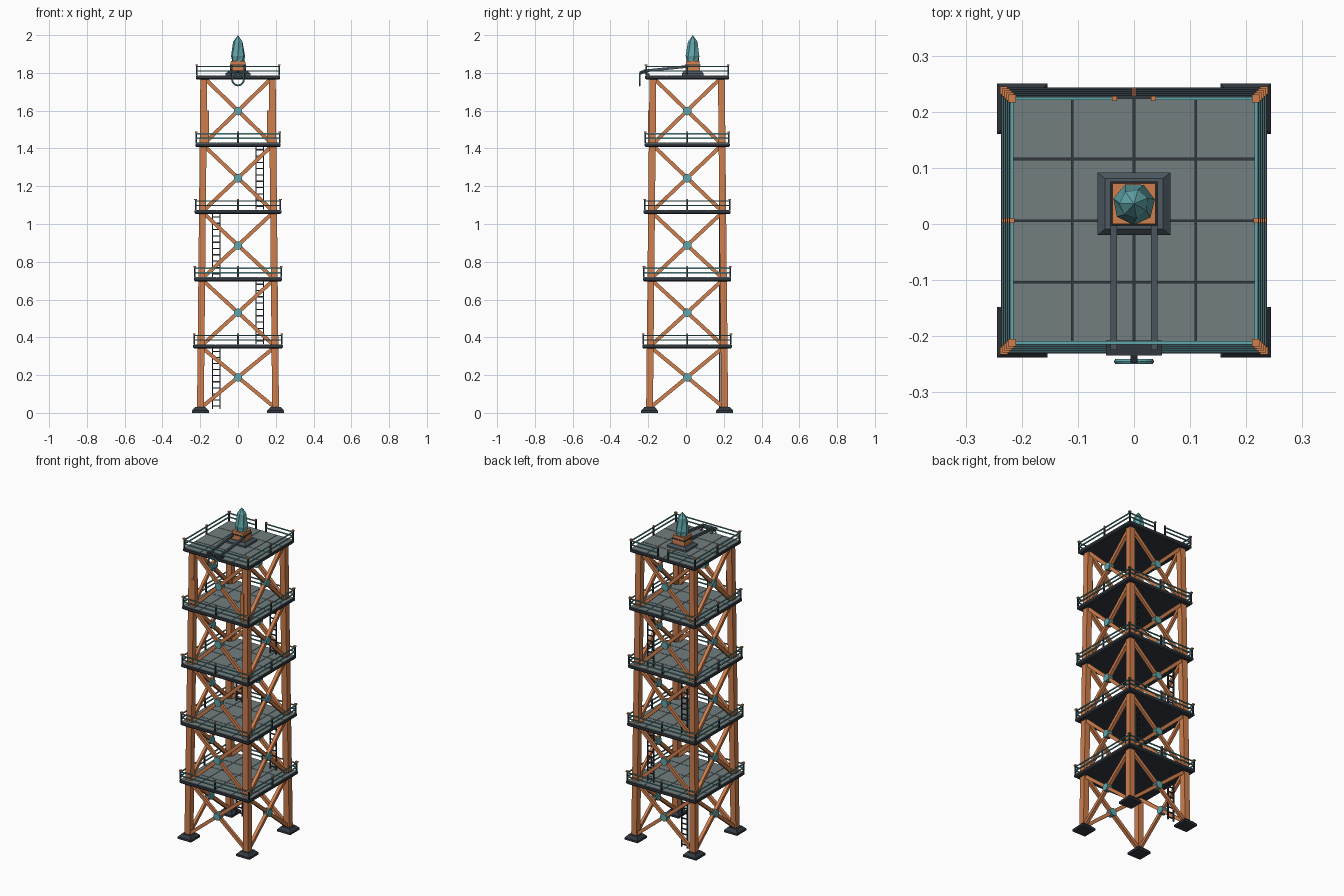
import bpy, bmesh, math
from mathutils import Matrix, Vector

if "Cube" in bpy.data.objects:
    bpy.data.objects.remove(bpy.data.objects["Cube"])

SHIFT = 0.006      # tower sits slightly back, the lamp ring hangs in front
BAY = 0.356        # storey height
LEVELS = 5


def material(name, rgb):
    m = bpy.data.materials.new(name)
    m.use_nodes = True
    m.diffuse_color = (*rgb, 1)
    node = m.node_tree.nodes["Principled BSDF"]
    node.inputs["Base Color"].default_value = (*rgb, 1)
    node.inputs["Roughness"].default_value = 0.8
    return m


ORANGE = material("orange paint", (0.62, 0.21, 0.075))
DARK = material("dark iron", (0.032, 0.04, 0.05))
GREY = material("deck grey", (0.17, 0.21, 0.215))
STEEL = material("blue steel", (0.075, 0.1, 0.12))
TEAL = material("teal glass", (0.12, 0.38, 0.4))


def finish(name, bm, mat):
    bmesh.ops.recalc_face_normals(bm, faces=bm.faces)
    mesh = bpy.data.meshes.new(name)
    bm.to_mesh(mesh)
    bm.free()
    mesh.materials.append(mat)
    obj = bpy.data.objects.new(name, mesh)
    obj.location.y = SHIFT
    bpy.context.collection.objects.link(obj)
    return obj


def box(bm, centre, size, turn=Matrix()):
    m = turn @ Matrix.Translation(centre) @ Matrix.Diagonal((*size, 1))
    bmesh.ops.create_cube(bm, size=1, matrix=m)


def beam(bm, p, q, w, d, normal=(0, -1, 0), turn=Matrix()):
    # square bar from p to q, depth d measured along the normal
    p, q = Vector(p), Vector(q)
    z = (q - p).normalized()
    x = Vector(normal).cross(z).normalized()
    y = z.cross(x)
    rot = Matrix((x, y, z)).transposed().to_4x4()
    m = turn @ Matrix.Translation((p + q) / 2) @ rot
    bmesh.ops.create_cube(bm, size=1, matrix=m @ Matrix.Diagonal((w, d, (q - p).length, 1)))


def frustum(bm, centre, bottom, top, z0, z1, turn=Matrix()):
    # four-sided block with separate half sizes at bottom and top
    rings = [[bm.verts.new(turn @ Vector((centre[0] + sx * h[0], centre[1] + sy * h[1], z)))
              for sx, sy in ((-1, -1), (1, -1), (1, 1), (-1, 1))]
             for h, z in ((bottom, z0), (top, z1))]
    bm.faces.new(rings[0])
    bm.faces.new(rings[1])
    for i in range(4):
        j = (i + 1) % 4
        bm.faces.new((rings[0][i], rings[0][j], rings[1][j], rings[1][i]))


def leg_at(z):
    return 0.199 - 0.01 * z


def deck_z(i):
    return 0.352 + BAY * i


def deck_half(i):
    return 0.237 - 0.0036 * i


TURNS = [Matrix.Rotation(k * math.pi / 2, 4, 'Z') for k in range(4)]
BACK = 2

# legs and feet
legs, feet = bmesh.new(), bmesh.new()
for t in TURNS:
    a, b = leg_at(0), leg_at(1.77)
    beam(legs, (a, -a, 0.02), (b, -b, 1.77), 0.036, 0.036, turn=t)
    frustum(feet, (a, -a), (0.045, 0.045), (0.045, 0.045), 0, 0.012, t)
    frustum(feet, (a, -a), (0.045, 0.045), (0.028, 0.028), 0.012, 0.03, t)
finish("legs", legs, ORANGE)
finish("feet", feet, DARK)

# cross braces with round nodes at each crossing
braces, nodes = bmesh.new(), bmesh.new()
for t in TURNS:
    for i in range(LEVELS):
        z0 = 0.035 if i == 0 else deck_z(i - 1) + 0.012
        z1 = deck_z(i) - 0.012
        a, b = leg_at(z0), leg_at(z1)
        for s in (-1, 1):
            beam(braces, (-s * (a - 0.012), -a, z0), (s * (b - 0.012), -b, z1),
                 0.02, 0.018 + 0.002 * s, turn=t)
        mid = (z0 + z1) / 2
        m = t @ Matrix.Translation((0, -leg_at(mid), mid)) @ Matrix.Rotation(math.pi / 2, 4, 'X')
        bmesh.ops.create_cone(nodes, cap_ends=True, segments=10, radius1=0.023,
                              radius2=0.023, depth=0.034, matrix=m)
finish("cross_braces", braces, ORANGE)
finish("brace_nodes", nodes, TEAL)

# decks: dark slab, grey plates with open seams between them
slabs, plates = bmesh.new(), bmesh.new()
for i in range(LEVELS):
    z, h = deck_z(i), deck_half(i)
    frustum(slabs, (0, 0), (h - 0.006, h - 0.006), (h, h), z - 0.012, z - 0.006)
    frustum(slabs, (0, 0), (h, h), (h, h), z - 0.006, z + 0.007)
    step = (h - 0.003) / 2
    for ix in range(4):
        for iy in range(4):
            box(plates, ((ix - 1.5) * step, (iy - 1.5) * step, z + 0.0085),
                (step - 0.003, step - 0.003, 0.005))
finish("deck_slabs", slabs, DARK)
finish("deck_plates", plates, GREY)

# railings: posts with caps and two rails per side, a gap at the top rear
posts, caps, rails = bmesh.new(), bmesh.new(), bmesh.new()
for i in range(LEVELS):
    z, e = deck_z(i) + 0.01, deck_half(i) - 0.005
    top = i == LEVELS - 1
    for k, t in enumerate(TURNS):
        gap = 0.035 if top and k == BACK else 0
        spots = [(-e, 0.014)]
        if gap:
            spots += [(-gap, 0.009), (gap, 0.009)]
        elif not (top and k == 0):
            spots.append((0, 0.009))
        for x, cap in spots:
            box(posts, (x, -e, z + 0.027), (0.008, 0.008, 0.054), t)
            box(caps, (x, -e, z + 0.056), (cap, cap, 0.007), t)
        for up in (0.024, 0.048):
            for s in (-1, 1):
                box(rails, (s * (e + gap) / 2, -e, z + up), (e - gap, 0.006, 0.006), t)
finish("railing_posts", posts, DARK)
finish("railing_caps", caps, ORANGE)
finish("railing_rails", rails, TEAL)

# ladders at the rear, on alternating sides
ladders = bmesh.new()
for i in range(LEVELS - 1):
    x = -0.115 if i % 2 == 0 else 0.115
    z0 = 0.02 if i == 0 else deck_z(i - 1) + 0.012
    z1 = deck_z(i) - 0.01
    for s in (-1, 1):
        box(ladders, (x + s * 0.02, 0.172, (z0 + z1) / 2), (0.006, 0.008, z1 - z0))
    for n in range(10):
        box(ladders, (x, 0.172, z0 + (n + 0.5) * (z1 - z0) / 10), (0.04, 0.006, 0.006))
finish("ladders", ladders, DARK)

# short stiffener posts on the front legs of the top storey
stiff = bmesh.new()
for s in (-1, 1):
    box(stiff, (s * 0.166, -0.191, 1.515), (0.026, 0.03, 0.17))
finish("front_stiffeners", stiff, ORANGE)

# lantern: stepped base, housing, collar and faceted crystal
LY, TOP = 0.03, deck_z(LEVELS - 1) + 0.01
bm = bmesh.new()
frustum(bm, (0, LY), (0.065, 0.056), (0.065, 0.056), TOP, TOP + 0.012)
frustum(bm, (0, LY), (0.065, 0.056), (0.052, 0.045), TOP + 0.012, TOP + 0.024)
finish("lantern_base", bm, STEEL)
bm = bmesh.new()
frustum(bm, (0, LY), (0.042, 0.038), (0.038, 0.036), TOP + 0.024, 1.862)
finish("lantern_housing", bm, ORANGE)
bm = bmesh.new()
frustum(bm, (0, LY), (0.043, 0.04), (0.043, 0.04), 1.838, 1.844)
finish("lantern_collar", bm, DARK)

bm = bmesh.new()
rings = []
for r, z, twist in ((0.033, 1.86, 0), (0.038, 1.89, 0.2), (0.026, 1.965, 0.4)):
    rings.append([bm.verts.new((r * math.cos(twist + n * math.tau / 7),
                                LY + r * math.sin(twist + n * math.tau / 7), z)) for n in range(7)])
tip = bm.verts.new((0, LY, 2.0))
bm.faces.new(rings[0])
for n in range(7):
    j = (n + 1) % 7
    for lo, hi in zip(rings, rings[1:]):
        bm.faces.new((lo[n], lo[j], hi[j]))
        bm.faces.new((lo[n], hi[j], hi[n]))
    bm.faces.new((rings[-1][n], rings[-1][j], tip))
finish("lantern_crystal", bm, TEAL)

# twin arms reaching forward to a bracket with a hanging ring
bm = bmesh.new()
for s in (-1, 1):
    beam(bm, (s * 0.036, 0.01, 1.835), (s * 0.036, -0.23, 1.81), 0.014, 0.012, (1, 0, 0))
    beam(bm, (s * 0.036, -0.2, TOP), (s * 0.036, -0.225, 1.81), 0.01, 0.01, (1, 0, 0))
finish("twin_arms", bm, STEEL)
bm = bmesh.new()
box(bm, (0, -0.227, 1.805), (0.1, 0.026, 0.014))
beam(bm, (0, -0.236, 1.805), (0, -0.25, 1.798), 0.016, 0.012, (1, 0, 0))
finish("arm_bracket", bm, DARK)
bpy.ops.mesh.primitive_torus_add(major_radius=0.031, minor_radius=0.005, major_segments=20,
                                 minor_segments=6, location=(0, -0.251 + SHIFT, 1.765),
                                 rotation=(math.pi / 2, 0, 0))
ring = bpy.context.object
ring.name = "hanging_ring"
ring.data.materials.append(TEAL)
